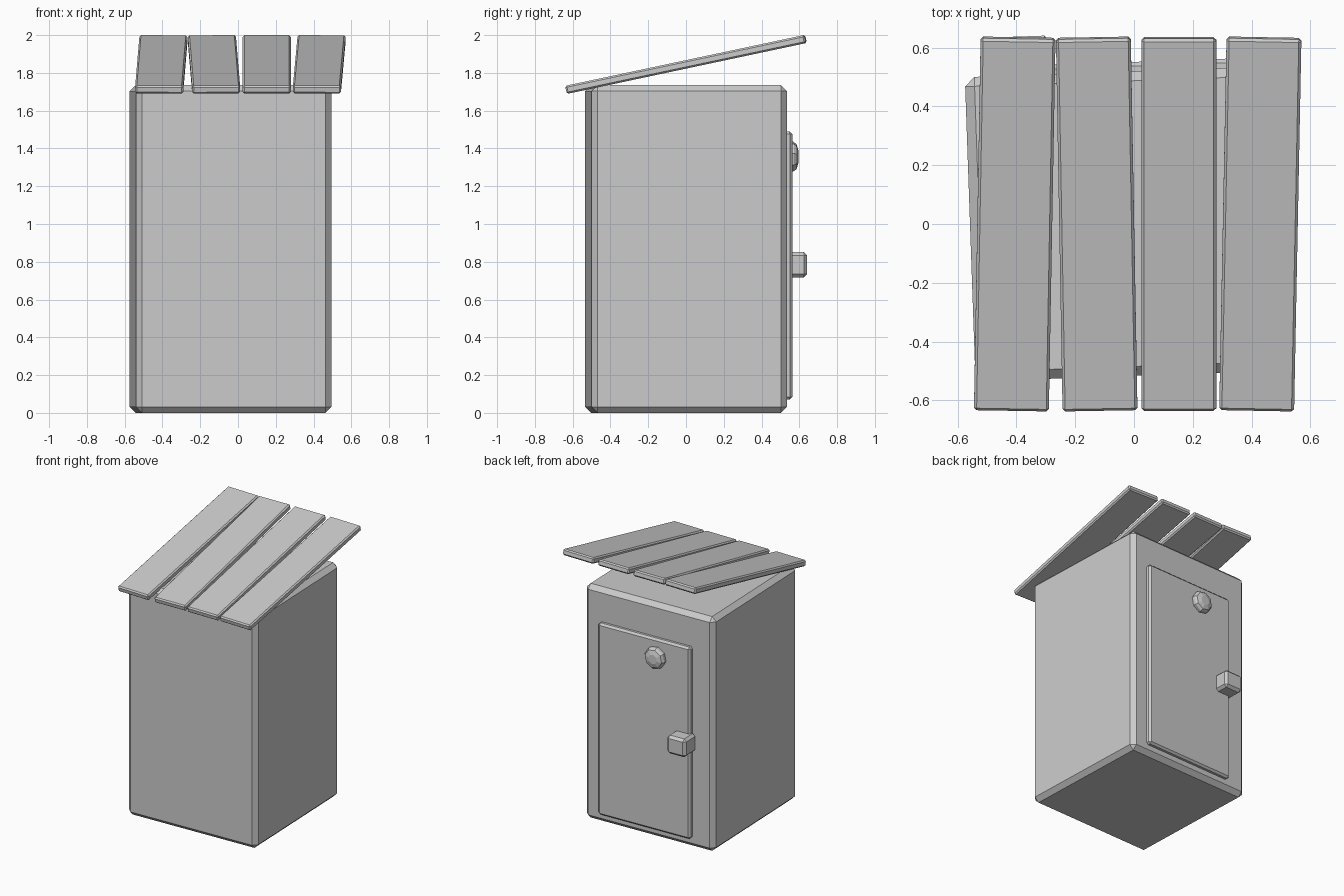
import bpy, bmesh, math
from mathutils import Matrix, Vector

if "Cube" in bpy.data.objects:
    bpy.data.objects.remove(bpy.data.objects["Cube"])

grey = bpy.data.materials.new("plain grey")
grey.diffuse_color = (0.6, 0.6, 0.6, 1)
grey.use_nodes = True
grey.node_tree.nodes["Principled BSDF"].inputs["Base Color"].default_value = grey.diffuse_color

# The hut (body, door, knobs) is turned slightly under the roof
HUT = Matrix.Translation((-0.04, 0, 0)) @ Matrix.Rotation(math.radians(2), 4, 'Z')


def finish(name, bm, matrix):
    bmesh.ops.recalc_face_normals(bm, faces=bm.faces)
    mesh = bpy.data.meshes.new(name)
    bm.to_mesh(mesh)
    bm.free()
    mesh.materials.append(grey)
    obj = bpy.data.objects.new(name, mesh)
    obj.matrix_world = matrix
    bpy.context.collection.objects.link(obj)
    return obj


def box(name, center, size, bevel, matrix):
    """Box with a single flat chamfer on every edge."""
    bm = bmesh.new()
    bmesh.ops.create_cube(bm, size=1)
    bmesh.ops.scale(bm, vec=size, verts=bm.verts)
    bmesh.ops.bevel(bm, geom=bm.edges[:], offset=bevel, segments=1,
                    affect='EDGES', profile=0.5)
    bmesh.ops.translate(bm, vec=center, verts=bm.verts)
    return finish(name, bm, matrix)


# Hut body
box("body", (0, 0, 0.8675), (1.036, 1.036, 1.735), 0.032, HUT)

# Door on the back, with its handle
box("door", (0.02, 0.525, 0.78), (0.74, 0.05, 1.42), 0.014, HUT)
box("door_handle", (-0.30, 0.58, 0.785), (0.15, 0.14, 0.135), 0.018, HUT)

# Octagonal door ornament, tapering outwards
bm = bmesh.new()
rings = [(0.080, 0.53), (0.080, 0.572), (0.068, 0.588), (0.035, 0.598)]
loops = []
for r, y in rings:
    loops.append([bm.verts.new((-0.08 + r * math.cos(a), y, 1.357 + r * math.sin(a)))
                  for a in (math.tau * (i + 0.25) / 8 for i in range(8))])
for low, high in zip(loops, loops[1:]):
    for i in range(8):
        j = (i + 1) % 8
        bm.faces.new((low[i], low[j], high[j], high[i]))
bm.faces.new(loops[0])
bm.faces.new(loops[-1])
finish("door_ornament", bm, HUT)

# Sloping roof planks, each turned a little differently
PITCH = Matrix.Rotation(math.radians(12), 4, 'X')
for i, (x, yaw) in enumerate([(-0.406, -1.0), (-0.127, 1.0), (0.1525, 0), (0.43, -1.1)]):
    place = Matrix.Translation((x, 0, 1.845)) @ PITCH @ Matrix.Rotation(math.radians(yaw), 4, 'Z')
    box(f"roof_plank_{i + 1}", (0, 0, 0), (0.255, 1.295, 0.044), 0.009, place)
